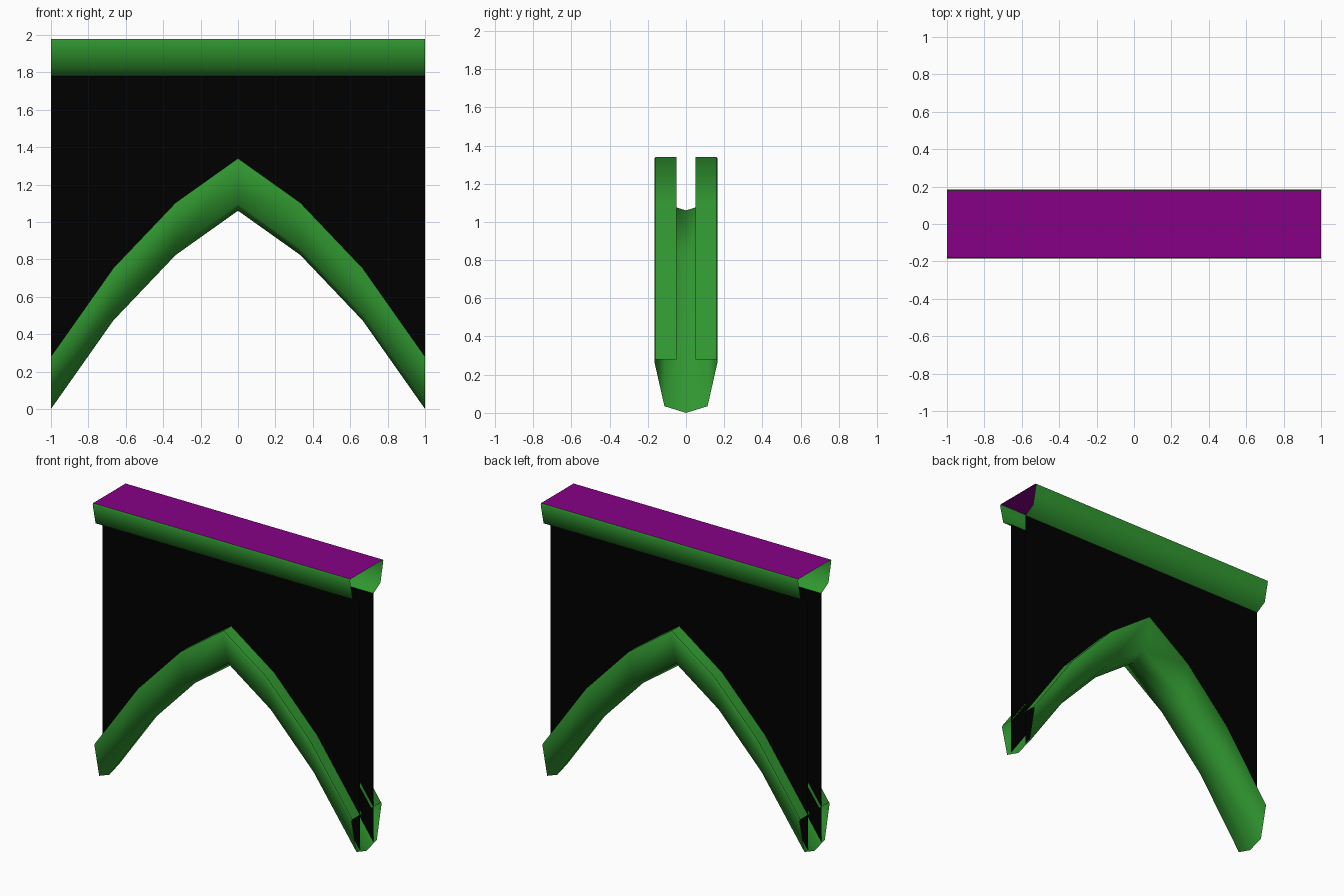
import bpy, bmesh

cube = bpy.data.objects.get("Cube")
if cube:
    bpy.data.objects.remove(cube, do_unlink=True)


def material(name, rgb):
    m = bpy.data.materials.new(name)
    m.use_nodes = True
    m.diffuse_color = (*rgb, 1)
    m.node_tree.nodes["Principled BSDF"].inputs["Base Color"].default_value = (*rgb, 1)
    return m


green = material("green trim", (0.03, 0.31, 0.03))
black = material("black wall", (0, 0, 0))
purple = material("purple top", (0.24, 0, 0.24))


def sweep(name, stations, section, mats, mat_rule=None):
    """Open shell: section(station) gives (y, z) points at each (x, height)."""
    bm = bmesh.new()
    rows = [[bm.verts.new((s[0], y, z)) for y, z in section(s)] for s in stations]
    for a, b in zip(rows, rows[1:]):
        for j in range(len(a) - 1):
            bm.faces.new((a[j], b[j], b[j + 1], a[j + 1]))
    bm.normal_update()
    for f in bm.faces:
        f.smooth = True
        if mat_rule:
            f.material_index = mat_rule(f)
    # crisp borders around the upward faces, soft shading elsewhere
    for e in bm.edges:
        lengthwise = abs(e.verts[0].co.x - e.verts[1].co.x) > 0.01
        if lengthwise:
            e.smooth = all(f.normal.z < 0.5 for f in e.link_faces)
    mesh = bpy.data.meshes.new(name)
    bm.to_mesh(mesh)
    bm.free()
    for m in mats:
        mesh.materials.append(m)
    obj = bpy.data.objects.new(name, mesh)
    bpy.context.collection.objects.link(obj)


def mirrored(half):
    """Complete a +y half profile with its -y reflection."""
    return half + [(-y, z) for y, z in reversed(half) if y > 0]


# Curve of the arch: (x, height of its lowest line)
half_arch = [(0, 1.06), (1 / 3, 0.823), (2 / 3, 0.473), (1, 0)]
arch_line = [(-x, z) for x, z in reversed(half_arch[1:])] + half_arch

# Arch moulding, slotted along its upper side
arch_profile = mirrored(
    [(0.05, 0.28), (0.16, 0.28), (0.166, 0.27), (0.113, 0.035), (0, 0)])
sweep("arch_moulding", arch_line,
      lambda s: [(y, s[1] + z) for y, z in arch_profile], [green])

# Beam moulding along the top, open underneath
beam_bottom = 1.78
beam_profile = mirrored(
    [(0.075, beam_bottom), (0.153, 1.825), (0.185, 1.967), (0.18, 1.977)])[::-1]
sweep("top_beam", [(-1, 0), (1, 0)], lambda s: beam_profile, [green, purple],
      lambda f: 1 if f.normal.z > 0.95 else 0)

# Thin walls between arch and beam
sweep("front_wall", arch_line,
      lambda s: [(-0.075, s[1] + 0.035), (-0.075, beam_bottom)], [black])
sweep("back_wall", arch_line,
      lambda s: [(0.075, beam_bottom), (0.075, s[1] + 0.035)], [black])
